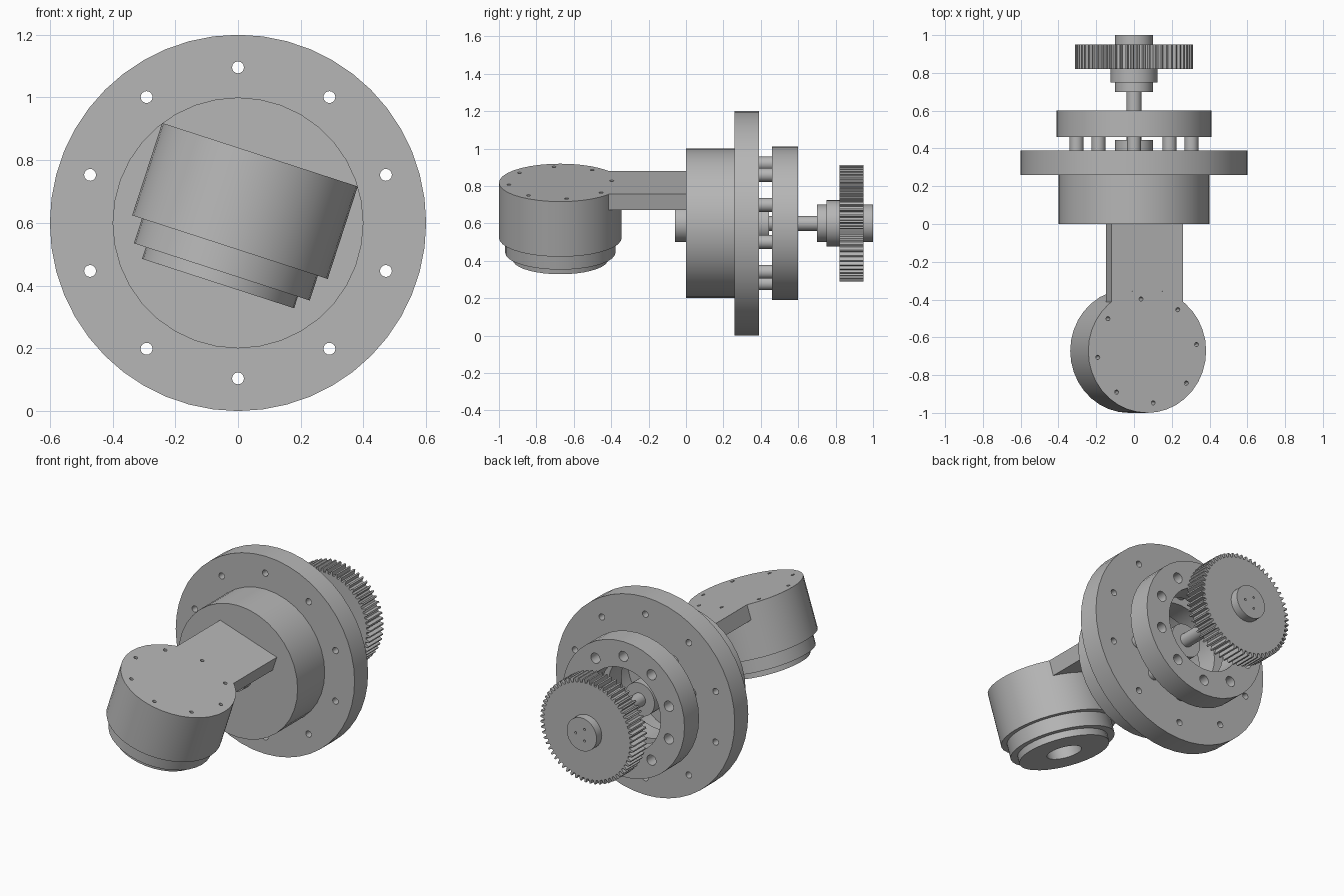
import bpy, bmesh
from math import cos, sin, pi, radians, acos

if "Cube" in bpy.data.objects:
    bpy.data.objects.remove(bpy.data.objects["Cube"])

steel = bpy.data.materials.new("machined_grey")
steel.use_nodes = True
GREY = (0.47, 0.47, 0.47, 1)
steel.diffuse_color = GREY
steel.node_tree.nodes["Principled BSDF"].inputs["Base Color"].default_value = GREY

# Frames: the main axis runs along +y, the tilted head stands in front of it
AXIS = dict(loc=(0, 0, 0.6), rot=(radians(-90), 0, 0))
HEAD = dict(loc=(0.07, -0.672, 0.8175), rot=(0, radians(18), 0))


def circle(radius, count, cx=0, cy=0):
    return [(cx + radius * cos(2 * pi * i / count), cy + radius * sin(2 * pi * i / count))
            for i in range(count)]


def ring_of_holes(radius, hole, count, phase=0.0):
    spots = [phase + 2 * pi * i / count for i in range(count)]
    return [circle(hole, 16, radius * cos(a), radius * sin(a)) for a in spots]


def finish(obj, frame):
    obj.location, obj.rotation_euler = frame["loc"], frame["rot"]
    obj.data.materials.clear()
    obj.data.materials.append(steel)
    bpy.ops.object.select_all(action='DESELECT')
    obj.select_set(True)
    bpy.context.view_layer.objects.active = obj
    bpy.ops.object.shade_smooth_by_angle(angle=radians(30))
    return obj


def lathe(name, frame, profile, segments=36):
    """Revolve (radius, height) points, listed from high to low on the outside."""
    bm = bmesh.new()
    rows = [[bm.verts.new((x, y, h)) for x, y in circle(r, segments)] for r, h in profile]
    for a, b in zip(rows, rows[1:]):
        for j in range(segments):
            k = (j + 1) % segments
            bm.faces.new((a[j], b[j], b[k], a[k]))
    bmesh.ops.remove_doubles(bm, verts=bm.verts, dist=1e-5)
    mesh = bpy.data.meshes.new(name)
    bm.to_mesh(mesh)
    bm.free()
    obj = bpy.data.objects.new(name, mesh)
    bpy.context.collection.objects.link(obj)
    return finish(obj, frame)


def cylinder(name, frame, radius, low, high, segments=36):
    return lathe(name, frame, [(0, high), (radius, high), (radius, low), (0, low)], segments)


def plate(name, frame, outlines, low, high, open_bottom=False):
    """Extrude an outline with holes between two heights."""
    curve = bpy.data.curves.new(name, 'CURVE')
    curve.dimensions, curve.fill_mode = '2D', 'BOTH'
    curve.extrude = (high - low) / 2
    for points in outlines:
        spline = curve.splines.new('POLY')
        spline.points.add(len(points) - 1)
        for p, (x, y) in zip(spline.points, points):
            p.co = (x, y, 0, 1)
        spline.use_cyclic_u = True
    obj = bpy.data.objects.new(name, curve)
    bpy.context.collection.objects.link(obj)
    bpy.ops.object.select_all(action='DESELECT')
    obj.select_set(True)
    bpy.context.view_layer.objects.active = obj
    bpy.ops.object.convert(target='MESH')
    obj = bpy.context.view_layer.objects.active
    bm = bmesh.new()
    bm.from_mesh(obj.data)
    bmesh.ops.remove_doubles(bm, verts=bm.verts, dist=1e-5)
    bmesh.ops.recalc_face_normals(bm, faces=bm.faces)
    bmesh.ops.translate(bm, verts=bm.verts, vec=(0, 0, (low + high) / 2))
    if open_bottom:
        under = [f for f in bm.faces if f.normal.z < -0.9]
        bmesh.ops.delete(bm, geom=under, context='FACES')
    bm.to_mesh(obj.data)
    bm.free()
    return finish(obj, frame)


# Main housing: hollow drum and the large bolted flange
lathe("housing_drum", AXIS, [(0.4, 0.26), (0.4, 0), (0, 0)])
plate("mounting_flange", AXIS,
      [circle(0.6, 48), circle(0.25, 36)] + ring_of_holes(0.496, 0.019, 10, pi / 2), 0.26, 0.39)

# Rear ring carried on ten posts
plate("rear_ring", AXIS,
      [circle(0.41, 40), circle(0.25, 36)] + ring_of_holes(0.32, 0.031, 10, pi / 2), 0.46, 0.6)
for i in range(10):
    a = pi / 2 + 2 * pi * i / 10
    frame = dict(loc=(0.32 * cos(a), 0, 0.6 + 0.32 * sin(a)), rot=AXIS["rot"])
    cylinder("post_%d" % (i + 1), frame, 0.037, 0.39, 0.46, 20)

# Central bearing, shaft and stepped collar
cylinder("central_bearing", AXIS, 0.1, -0.06, 0.445)
cylinder("drive_shaft", AXIS, 0.04, 0.44, 0.71, 24)
lathe("gear_collar", AXIS, [(0, 0.82), (0.124, 0.82), (0.124, 0.75), (0.1, 0.75),
                            (0.1, 0.7), (0, 0.7)])

# Spur gear and its rear hub
TEETH = 60
tooth = [(0.0, 0.288), (0.38, 0.288), (0.55, 0.312), (0.83, 0.312)]
gear = []
for i in range(TEETH):
    for step, r in tooth:
        a = 2 * pi * (i + step) / TEETH
        gear.append((r * cos(a), r * sin(a)))
plate("spur_gear", AXIS, [gear], 0.82, 0.95)
plate("gear_hub", AXIS, [circle(0.1, 36)] + ring_of_holes(0.04, 0.007, 3), 0.95, 1.0)

# Tilted head: drilled top, stepped hollow body with an opening underneath
plate("head_top", HEAD,
      [circle(0.328, 36)] + ring_of_holes(0.277, 0.011, 8, radians(7)),
      -0.06, 0, open_bottom=True)
lathe("head_body", HEAD, [(0.328, -0.06), (0.328, -0.31), (0.295, -0.31), (0.295, -0.393),
                          (0.255, -0.393), (0.255, -0.432), (0.098, -0.432), (0.098, -0.36)])

# Arm joining the head to the drum, ending in an arc that hugs the head
half = acos(0.2 / 0.327)
arc = [half + (pi - 2 * half) * i / 10 for i in range(11)]
arm = [(0.327 * cos(a), 0.327 * sin(a)) for a in arc] + [(-0.2, 0.672), (0.2, 0.672)]
plate("support_arm", HEAD, [arm], -0.09, 0)
